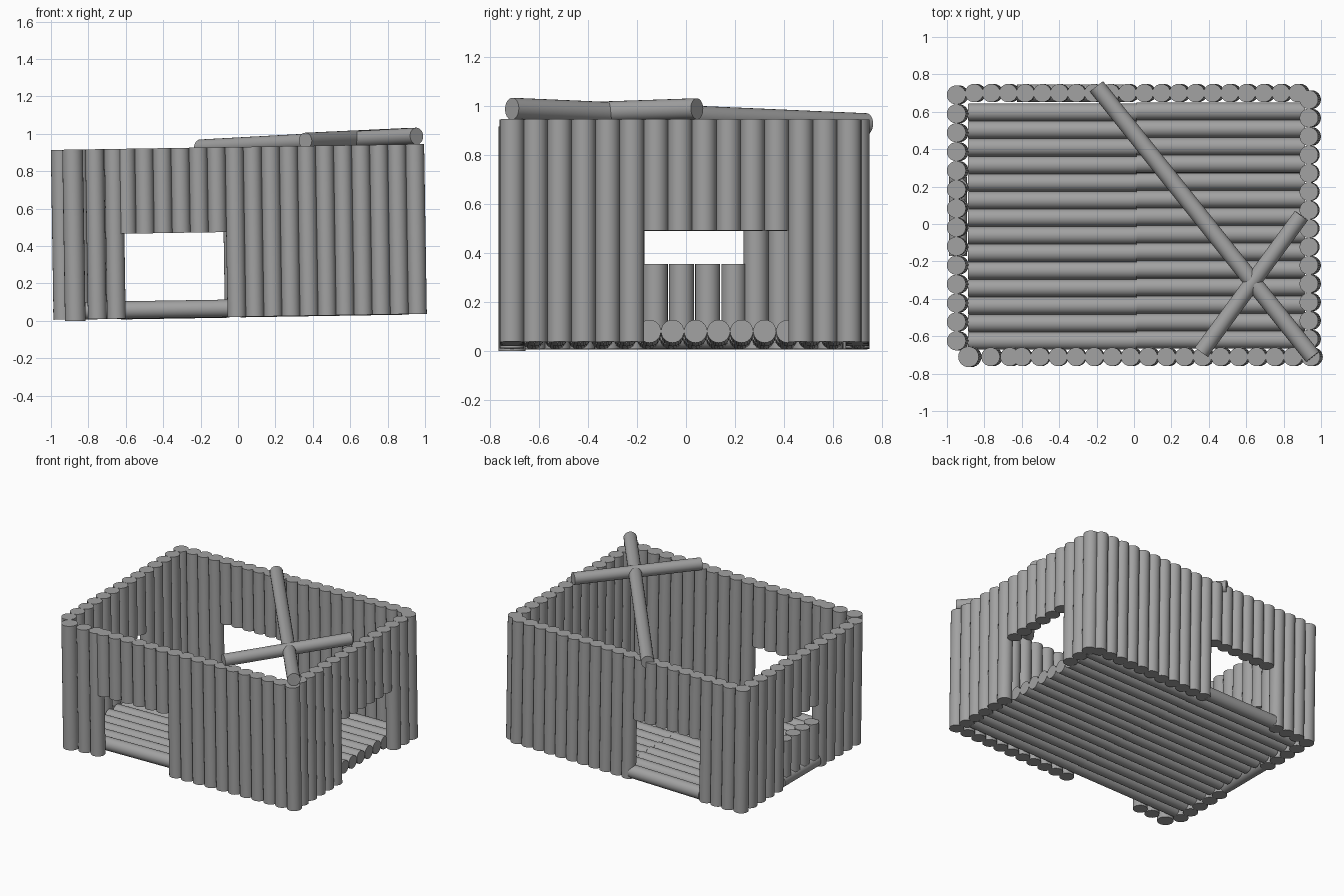
import bpy
from mathutils import Matrix, Vector

cube = bpy.data.objects.get("Cube")
if cube:
    bpy.data.objects.remove(cube, do_unlink=True)

# Single weathered wood colour
wood = bpy.data.materials.new("grey_wood")
wood.use_nodes = True
colour = (0.36, 0.36, 0.36, 1)
wood.diffuse_color = colour
wood.node_tree.nodes["Principled BSDF"].inputs["Base Color"].default_value = colour

# The whole shelter leans very slightly to one side
LEAN = Matrix.Translation((0.015, 0, 0)) @ Matrix.Rotation(-0.016, 4, 'Y')
TOP, BASE, LINTEL = 0.93, 0.022, 0.476


def log(name, start, end, radius, lean=True):
    """One round log running between two points."""
    a, b = Vector(start), Vector(end)
    if lean:
        a, b = LEAN @ a, LEAN @ b
    bpy.ops.mesh.primitive_cylinder_add(vertices=24, radius=radius, depth=(b - a).length)
    obj = bpy.context.object
    obj.name = name
    obj.location = (a + b) / 2
    obj.rotation_euler = (b - a).to_track_quat('Z', 'Y').to_euler()
    obj.data.materials.append(wood)
    bpy.ops.object.shade_smooth_by_angle()
    return obj


def wall(name, spots, place, opening, lintel, radius):
    """Row of upright logs, cut short above the opening."""
    for s in spots:
        x, y = place(s)
        short = opening[0] < s < opening[1]
        log(name + ("_lintel_log" if short else "_log"),
            (x, y, lintel if short else BASE), (x, y, TOP), radius)


def row(first, last, count):
    return [first + (last - first) * i / (count - 1) for i in range(count)]


# Front wall with a doorway, ending in a thicker corner post group
log("front_corner_post", (-0.885, -0.71, 0.014), (-0.885, -0.71, TOP), 0.055)
wall("front_wall", [-0.767, -0.665] + row(-0.6, 0.945, 17),
     lambda s: (s, -0.71), (-0.62, -0.1), LINTEL, 0.05)

# Back wall with a matching doorway
wall("back_wall", row(-0.855, 0.875, 20), lambda s: (s, 0.7), (-0.62, -0.07), LINTEL, 0.049)
log("back_door_sill", (-0.64, 0.7, 0.065), (-0.06, 0.7, 0.065), 0.047)

# Side walls: a window on one side, a doorway on the other
wall("window_wall", row(-0.625, 0.69, 14), lambda s: (-0.95, s), (-0.17, 0.25), 0.505, 0.051)
wall("doorway_wall", row(-0.615, 0.665, 14), lambda s: (0.935, s), (-0.17, 0.4), LINTEL, 0.05)

# Window parapet: short uprights on a sill log
log("window_sill_log", (-0.955, -0.17, 0.07), (-0.955, 0.25, 0.07), 0.048)
for y in row(-0.125, 0.195, 4):
    log("parapet_log", (-0.95, y, 0.1), (-0.95, y, 0.37), 0.051)

# Floor of lengthwise logs laid in two halves
for y in row(-0.625, 0.597, 14):
    log("floor_log_a", (-0.9, y, 0.068), (0, y, 0.068), 0.047)
    log("floor_log_b", (0, y + 0.006, 0.066), (0.9, y + 0.006, 0.066), 0.047)

# Crossed roof beams resting on the walls
log("long_roof_beam", (-0.2, 0.735, 0.925), (0.955, -0.71, 0.988), 0.045, lean=False)
log("short_roof_beam", (0.36, -0.685, 0.963), (0.895, 0.045, 0.988), 0.043, lean=False)
